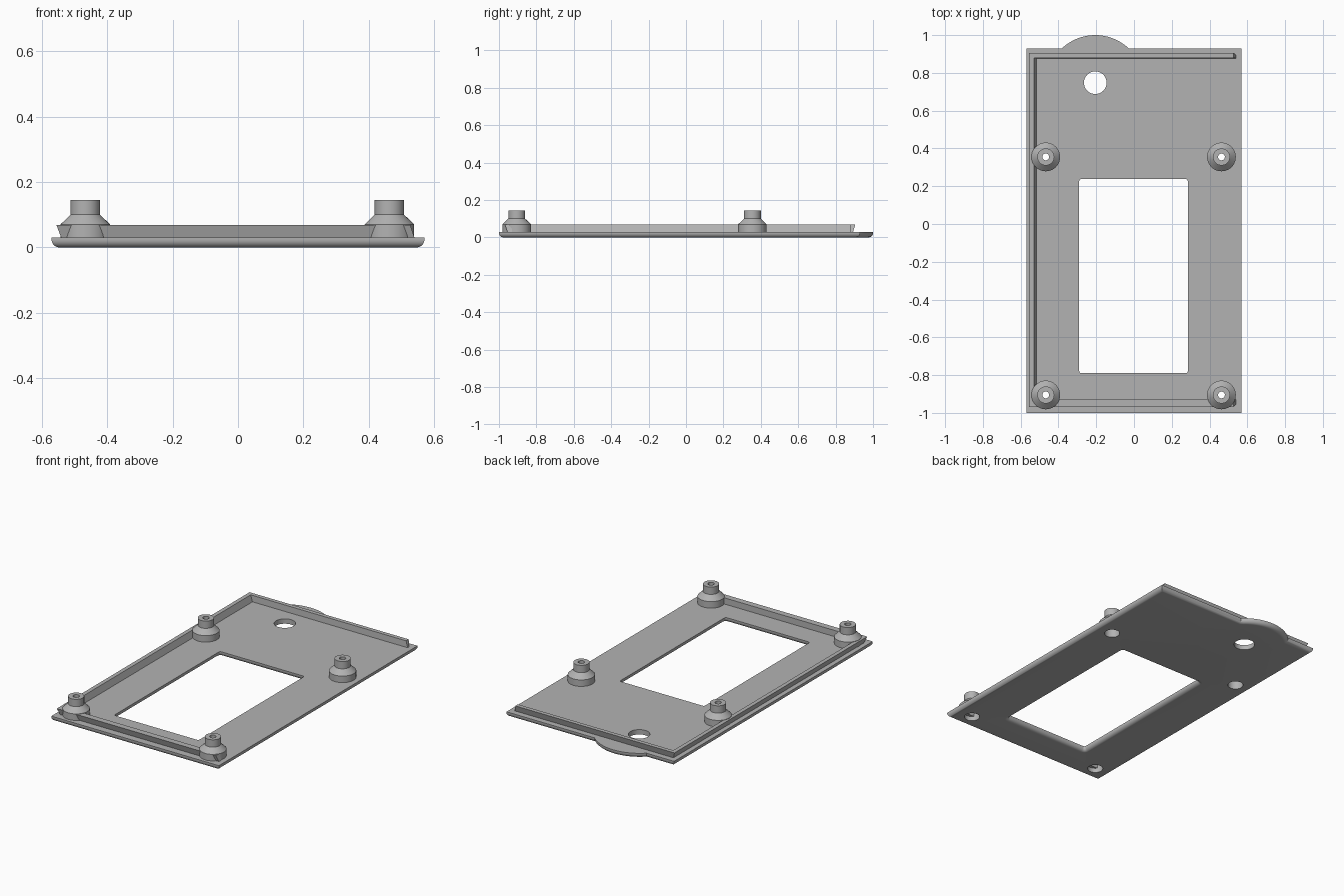
import bpy, bmesh, math

if "Cube" in bpy.data.objects:
    bpy.data.objects.remove(bpy.data.objects["Cube"])

grey = bpy.data.materials.new("grey plastic")
grey.diffuse_color = (0.45, 0.45, 0.45, 1)
grey.use_nodes = True
grey.node_tree.nodes["Principled BSDF"].inputs["Base Color"].default_value = grey.diffuse_color

T = 0.03                      # plate thickness
R = 0.024                     # rounding of the underside edges
BOSSES = [(x, y) for x in (-0.467, 0.463) for y in (0.355, -0.905)]


def finish(bm, name, smooth=True):
    bmesh.ops.recalc_face_normals(bm, faces=bm.faces[:])
    me = bpy.data.meshes.new(name)
    bm.to_mesh(me)
    bm.free()
    ob = bpy.data.objects.new(name, me)
    me.materials.append(grey)
    bpy.context.collection.objects.link(ob)
    if smooth:
        bpy.ops.object.select_all(action='DESELECT')
        ob.select_set(True)
        bpy.context.view_layer.objects.active = ob
        bpy.ops.object.shade_smooth_by_angle(angle=math.radians(30))
    return ob


def circle(cx, cy, r, n=40):
    return [(cx + r * math.cos(2 * math.pi * i / n),
             cy + r * math.sin(2 * math.pi * i / n)) for i in range(n)]


def outer(d):
    """Rectangle with a round tab on the back edge, inset by d."""
    cx, cy, r = -0.205, 0.742, 0.258 - d
    x, y0, y1 = 0.57 - d, -1 + d, 0.93 - d
    a = math.asin((y1 - cy) / r)
    arc = [a + (math.pi - 2 * a) * i / 24 for i in range(25)]
    return ([(-x, y0), (x, y0), (x, y1)]
            + [(cx + r * math.cos(t), cy + r * math.sin(t)) for t in arc]
            + [(-x, y1)])


def window(d):
    """Window with slightly rounded corners, widened by d."""
    r, pts = 0.012 + d, []
    for k, (cx, cy) in enumerate([(0.273, 0.226), (-0.278, 0.226),
                                  (-0.278, -0.778), (0.273, -0.778)]):
        for i in range(6):
            t = math.pi / 2 * (k + i / 5)
            pts.append((cx + r * math.cos(t), cy + r * math.sin(t)))
    return pts


# Base plate: walls of each outline, then filled top and bottom
bm = bmesh.new()
fillet = [(0, T)] + [(R * (1 - math.cos(t)), R * (1 - math.sin(t)))
                     for t in (math.pi / 2 * i / 8 for i in range(9))]
straight = [(0, T), (0, 0)]
outlines = [(outer, fillet), (window, fillet),
            (lambda d: circle(-0.205, 0.748, 0.06), straight)]
outlines += [(lambda d, c=c: circle(*c, 0.044), straight) for c in BOSSES]
caps = [[], []]
for shape, steps in outlines:
    rings = [[bm.verts.new((x, y, z)) for x, y in shape(d)] for d, z in steps]
    n = len(rings[0])
    for a, b in zip(rings, rings[1:]):
        for i in range(n):
            j = (i + 1) % n
            bm.faces.new((a[i], a[j], b[j], b[i]))
    for cap, ring in zip(caps, (rings[0], rings[-1])):
        cap += [bm.edges.get((ring[i], ring[(i + 1) % n])) for i in range(n)]
for cap in caps:
    bmesh.ops.triangle_fill(bm, edges=cap, use_beauty=True)
finish(bm, "base_plate")

# Screw bosses: turned profile with a stepped bore
profile = [(0.044, T), (0.076, T), (0.076, 0.07), (0.045, 0.1),
           (0.045, 0.145), (0.018, 0.145), (0.018, 0.085), (0.044, 0.085)]
for k, (cx, cy) in enumerate(BOSSES):
    bm = bmesh.new()
    rings = [[bm.verts.new((x, y, z)) for x, y in circle(cx, cy, r)]
             for r, z in profile]
    for a, b in zip(rings, rings[1:] + rings[:1]):
        for i in range(40):
            j = (i + 1) % 40
            bm.faces.new((a[i], a[j], b[j], b[i]))
    finish(bm, f"screw_boss_{k + 1}")

# Leaning rim around three sides, open on the right
bm = bmesh.new()
# (left x, front y, back y, right end x, z) of each corner of the section
section = [(-0.54, -0.955, 0.893, 0.54, T - 0.002),
           (-0.555, -0.968, 0.905, 0.527, 0.068),
           (-0.53, -0.93, 0.88, 0.527, 0.068),
           (-0.515, -0.93, 0.877, 0.54, T - 0.002)]
paths = [[bm.verts.new((x, y, z)) for x, y in
          ((e, f), (l, f), (l, b), (e, b))] for l, f, b, e, z in section]
for a, b in zip(paths, paths[1:] + paths[:1]):
    for i in range(3):
        bm.faces.new((a[i], a[i + 1], b[i + 1], b[i]))
for i in (0, 3):
    bm.faces.new([p[i] for p in paths])
finish(bm, "rim", smooth=False)
